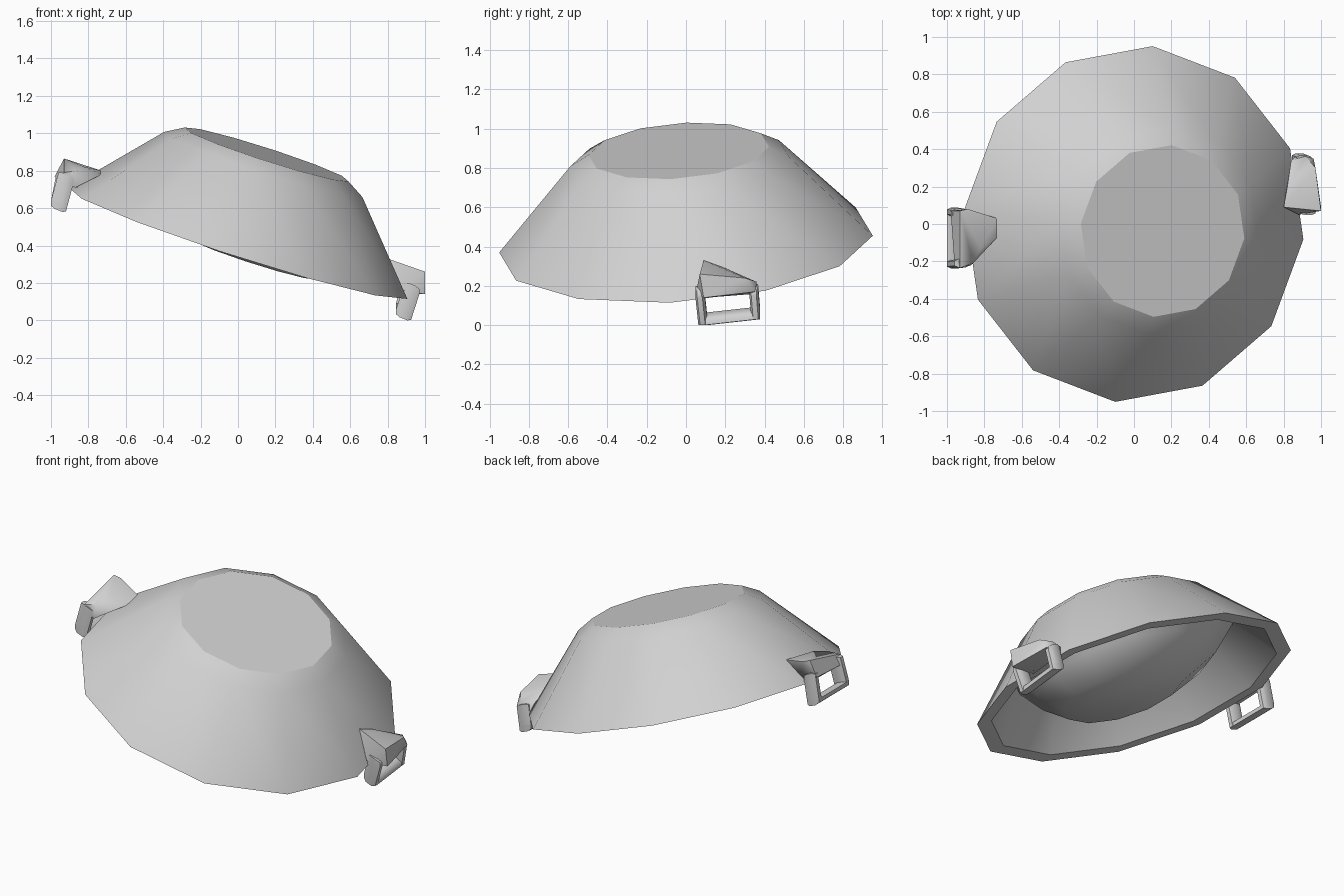
import bpy, bmesh, math
from mathutils import Vector, Matrix

cube = bpy.data.objects.get("Cube")
if cube:
    bpy.data.objects.remove(cube, do_unlink=True)

grey = bpy.data.materials.new("plain_grey")
grey.use_nodes = True
COLOUR = (0.64, 0.64, 0.64, 1)
grey.diffuse_color = COLOUR
for node in grey.node_tree.nodes:
    if node.type == 'BSDF_PRINCIPLED':
        node.inputs["Base Color"].default_value = COLOUR

# Tilted frame of the upturned bowl: z is its axis, y points at a rim corner
axis = Vector((0.322, -0.0786, 1)).normalized()
corner = Vector((0.1, 0.95, 0.0425))
corner = (corner - axis * corner.dot(axis)).normalized()
side = corner.cross(axis)
TILT = Matrix.Translation((0, 0, 0.4125)) @ Matrix((side, corner, axis)).transposed().to_4x4()
SIDES = 12


def finish(name, bm, angle):
    bmesh.ops.recalc_face_normals(bm, faces=bm.faces)
    mesh = bpy.data.meshes.new(name)
    bm.to_mesh(mesh)
    bm.free()
    mesh.materials.append(grey)
    obj = bpy.data.objects.new(name, mesh)
    bpy.context.collection.objects.link(obj)
    bpy.ops.object.select_all(action='DESELECT')
    obj.select_set(True)
    bpy.context.view_layer.objects.active = obj
    bpy.ops.object.shade_smooth_by_angle(angle=math.radians(angle))


def rings_shape(name, profile, angle):
    """Twelve-sided shape from rings of (radius, height, sideways shift)."""
    bm = bmesh.new()
    rings = []
    for r, h, shift in profile:
        rings.append([bm.verts.new((r * math.cos(t) + shift, r * math.sin(t), h))
                      for t in (math.tau * i / SIDES for i in range(SIDES))])
    for a, b in zip(rings, rings[1:]):
        for i in range(SIDES):
            j = (i + 1) % SIDES
            bm.faces.new((a[i], a[j], b[j], b[i]))
    bm.faces.new(rings[0])
    bm.faces.new(rings[-1])
    bm.transform(TILT)
    finish(name, bm, angle)


def add_hull(bm, points):
    part = bmesh.new()
    for p in points:
        part.verts.new(p)
    bmesh.ops.convex_hull(part, input=part.verts)
    loose = [v for v in part.verts if not v.link_faces]
    bmesh.ops.delete(part, geom=loose, context='VERTS')
    mesh = bpy.data.meshes.new("hull_part")
    part.to_mesh(mesh)
    part.free()
    bm.from_mesh(mesh)
    bpy.data.meshes.remove(mesh)


def knuckle(x, y, z):
    """Leaning block with tapered ends, used at each bend of a loop."""
    points = []
    for length, width in ((0.04, 0.013), (0.02, 0.022)):
        for sx in (-1, 1):
            for sy in (-1, 1):
                for sz in (-1, 1):
                    dx = sx * length
                    points.append((x + dx, y + sy * width, z + sz * width - 0.4 * dx))
    return points


def handle(name, body, path):
    """Chunky root on the wall with a loop hanging from it."""
    bm = bmesh.new()
    add_hull(bm, body)
    for a, b in zip(path, path[1:]):
        add_hull(bm, knuckle(*a) + knuckle(*b))
    finish(name, bm, 50)


# Bowl shell: flat base, small bevel, sloping wall, flat rim, inner wall
rings_shape("bowl", [(0.462, 0.5, 0), (0.56, 0.443, 0), (0.957, 0, 0),
                     (0.87, 0, 0), (0.69, 0.24, 0), (0.44, 0.42, 0)], 28)

# Rounded filling inside the bowl, fuller on one side
rings_shape("filling", [(0.68, 0.25, 0), (0.55, 0.09, 0.03), (0.36, -0.053, 0.1)], 60)

# Handles on both sides
handle("left_handle",
       [(0.8, 0.09, 0.33), (0.82, 0.2, 0.29), (1, 0.07, 0.26), (1, 0.09, 0.14),
        (0.88, 0.05, 0.16), (0.97, 0.3, 0.24), (0.92, 0.36, 0.22),
        (0.84, 0.34, 0.22), (0.96, 0.35, 0.17), (0.86, 0.36, 0.16), (0.85, 0.1, 0.14)],
       [(0.93, 0.07, 0.17), (0.885, 0.085, 0.03),
        (0.885, 0.355, 0.06), (0.91, 0.345, 0.18)])
handle("right_handle",
       [(-0.93, 0.07, 0.865), (-0.89, 0.08, 0.85), (-0.73, 0.03, 0.8),
        (-0.73, -0.07, 0.78), (-0.82, -0.13, 0.82), (-0.98, 0.07, 0.77),
        (-0.95, 0.05, 0.74), (-0.84, 0.04, 0.71), (-0.86, -0.21, 0.8),
        (-0.93, -0.235, 0.79), (-0.96, -0.21, 0.74), (-0.87, -0.22, 0.71)],
       [(-0.93, 0.06, 0.76), (-0.96, 0.065, 0.61),
        (-0.96, -0.215, 0.61), (-0.92, -0.21, 0.76)])
